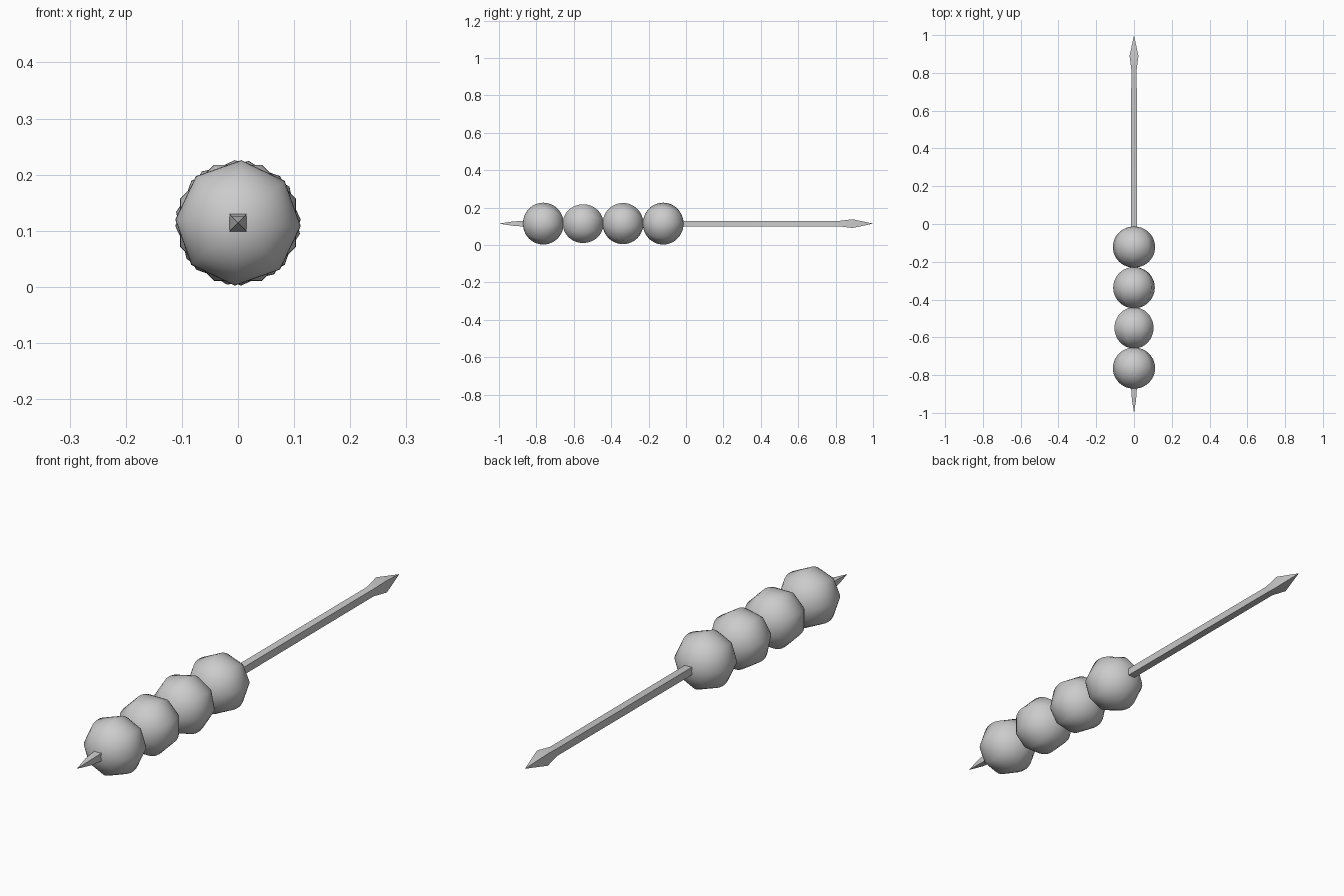
import bpy, bmesh, math
from mathutils import Matrix

if "Cube" in bpy.data.objects:
    bpy.data.objects.remove(bpy.data.objects["Cube"])

Z = 0.114  # height of the skewer axis


def new_object(name, bm, smooth_angle):
    bmesh.ops.recalc_face_normals(bm, faces=bm.faces)
    mesh = bpy.data.meshes.new(name)
    bm.to_mesh(mesh)
    bm.free()
    ob = bpy.data.objects.new(name, mesh)
    bpy.context.collection.objects.link(ob)
    bpy.ops.object.select_all(action='DESELECT')
    ob.select_set(True)
    bpy.context.view_layer.objects.active = ob
    bpy.ops.object.shade_smooth_by_angle(angle=math.radians(smooth_angle))
    return ob


def dumpling(name, y, turn, r=0.112, depth=0.109):
    # eight-sided ball with its poles along the skewer
    bm = bmesh.new()
    bmesh.ops.create_uvsphere(bm, u_segments=8, v_segments=24, radius=1)
    m = (Matrix.Translation((0, y, Z))
         @ Matrix.Rotation(math.radians(turn), 4, 'Y')
         @ Matrix.Diagonal((r, depth, r, 1))
         @ Matrix.Rotation(math.radians(90), 4, 'X'))
    bmesh.ops.transform(bm, matrix=m, verts=bm.verts)
    return new_object(name, bm, 60)


# four dumplings, each turned a little differently
for i, (y, turn) in enumerate([(-0.763, 3), (-0.55, 22.5), (-0.337, 10), (-0.122, -3)]):
    dumpling(f"dumpling_{i + 1}", y, turn)

# square skewer: (y, half width) stations between two points
bm = bmesh.new()
stations = [(-0.93, 0.011), (-0.87, 0.0155), (0.82, 0.0145), (0.89, 0.0235)]
rings = [[bm.verts.new((sx * w, y, Z + sz * w))
          for sx, sz in ((-1, -1), (1, -1), (1, 1), (-1, 1))] for y, w in stations]
for a, b in zip(rings, rings[1:]):
    for i in range(4):
        j = (i + 1) % 4
        bm.faces.new((a[i], a[j], b[j], b[i]))
for ring, y in ((rings[0], -1), (rings[-1], 1)):
    tip = bm.verts.new((0, y, Z))
    for i in range(4):
        bm.faces.new((ring[i], ring[(i + 1) % 4], tip))
new_object("skewer", bm, 30)
